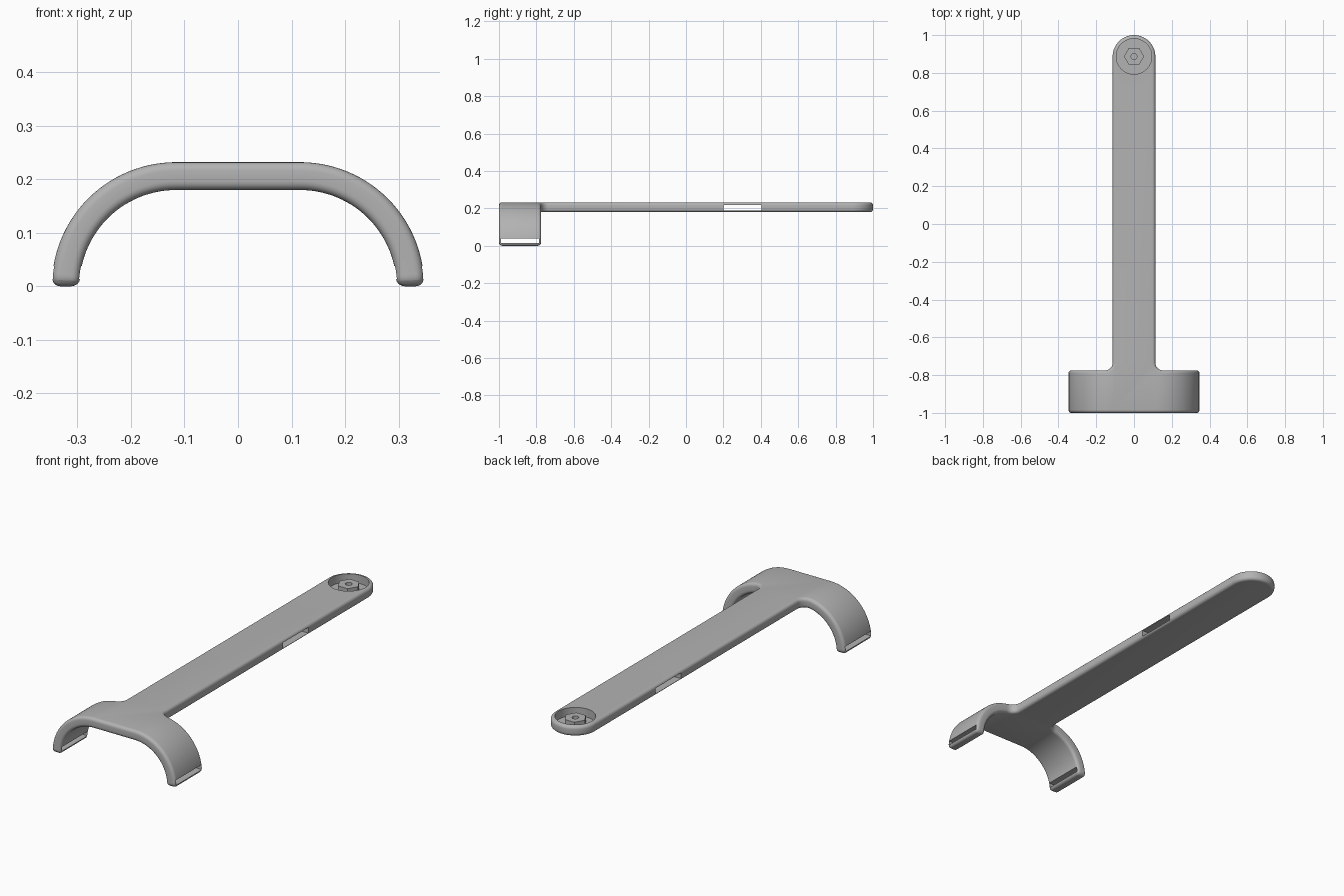
import bpy, bmesh, math
from mathutils import Vector

if "Cube" in bpy.data.objects:
    bpy.data.objects.remove(bpy.data.objects["Cube"])

grey = bpy.data.materials.new("plain grey")
grey.diffuse_color = (0.45, 0.45, 0.45, 1)
grey.use_nodes = True
grey.node_tree.nodes["Principled BSDF"].inputs["Base Color"].default_value = grey.diffuse_color

TOP, UNDER = 0.232, 0.18            # outer / inner arch radius = plate heights
BEND_X = 0.116                      # where the side wings begin to curl down
WING = math.pi / 2 * (TOP + UNDER) / 2
ARM, END_Y, CLIP_Y = 0.113, 0.887, -0.775
FILLET, CORNER, EDGE = 0.04, 0.018, 0.016


def arc(cx, cy, r, a0, a1, n):
    return [(cx + r * math.cos(math.radians(a0 + (a1 - a0) * i / n)),
             cy + r * math.sin(math.radians(a0 + (a1 - a0) * i / n))) for i in range(n + 1)]


def new_object(name, bm):
    mesh = bpy.data.meshes.new(name)
    bmesh.ops.recalc_face_normals(bm, faces=bm.faces)
    bm.to_mesh(mesh)
    bm.free()
    ob = bpy.data.objects.new(name, mesh)
    bpy.context.collection.objects.link(ob)
    mesh.materials.append(grey)
    return ob


def box(name, centre, size):
    bm = bmesh.new()
    bmesh.ops.create_cube(bm, size=1)
    for v in bm.verts:
        v.co = Vector([c + p * s for c, p, s in zip(centre, v.co, size)])
    return new_object(name, bm)


def prism(name, sides, radius, z0, z1):
    bm = bmesh.new()
    bmesh.ops.create_cone(bm, cap_ends=True, segments=sides, radius1=radius,
                          radius2=radius, depth=z1 - z0)
    bmesh.ops.translate(bm, verts=bm.verts, vec=(0, END_Y, (z0 + z1) / 2))
    return new_object(name, bm)


def cut(ob, cutter):
    cutter.hide_render = True
    mod = ob.modifiers.new("cut", 'BOOLEAN')
    mod.operation, mod.solver, mod.object = 'DIFFERENCE', 'EXACT', cutter
    bpy.context.view_layer.objects.active = ob
    bpy.ops.object.modifier_apply(modifier=mod.name)
    bpy.data.objects.remove(cutter)


def smooth(ob):
    bpy.ops.object.select_all(action='DESELECT')
    ob.select_set(True)
    bpy.context.view_layer.objects.active = ob
    bpy.ops.object.shade_smooth_by_angle(angle=math.radians(30))


# Flat T-shaped outline: right half, then mirrored
tip = BEND_X + WING
half = arc(tip - CORNER, -1 + CORNER, CORNER, -90, 0, 4)
half += arc(tip - CORNER, CLIP_Y - CORNER, CORNER, 0, 90, 4)
half += arc(ARM + FILLET, CLIP_Y + FILLET, FILLET, 270, 180, 8)
half += arc(0, END_Y, ARM, 0, 90, 20)
outline = half + [(-x, y) for x, y in reversed(half[:-1])]

# Plate with rounded rims
bm = bmesh.new()
face = bm.faces.new([bm.verts.new((x, y, UNDER)) for x, y in outline])
res = bmesh.ops.extrude_face_region(bm, geom=[face])
bmesh.ops.translate(bm, vec=(0, 0, TOP - UNDER),
                    verts=[g for g in res["geom"] if isinstance(g, bmesh.types.BMVert)])
bmesh.ops.recalc_face_normals(bm, faces=bm.faces)
rims = [e for e in bm.edges if abs(e.verts[0].co.z - e.verts[1].co.z) < 1e-5]
bmesh.ops.bevel(bm, geom=rims, offset=EDGE, segments=5, profile=0.5, affect='EDGES')

# Slice the wings, then curl them down into legs
for side in (-1, 1):
    for i in range(28):
        bmesh.ops.bisect_plane(bm, geom=bm.verts[:] + bm.edges[:] + bm.faces[:],
                               plane_co=(side * (BEND_X + 0.0005 + WING * i / 28), 0, 0),
                               plane_no=(1, 0, 0), dist=1e-6)
for v in bm.verts:
    s = abs(v.co.x) - BEND_X
    if s > 0:
        a, r = s / WING * math.pi / 2, v.co.z
        v.co.x = math.copysign(BEND_X + r * math.sin(a), v.co.x)
        v.co.z = r * math.cos(a)
body = new_object("arm_and_clip", bm)

# Strap slots through the arm and legs, round pocket at the tip
cut(body, box("arm_slot", (0, 0.302, 0.204), (1, 0.205, 0.03)))
for side in (-1, 1):
    cut(body, box("leg_slot", (side * 0.32, -0.8875, 0.026), (0.2, 0.205, 0.024)))
cut(body, prism("pocket", 64, 0.094, 0.19, 0.3))
smooth(body)

# Hexagonal boss with a small hole
boss = prism("hex_boss", 6, 0.053, 0.188, 0.225)
for v in boss.data.vertices:        # points face left and right
    x, y = v.co.x, v.co.y - END_Y
    v.co.x, v.co.y = y, END_Y - x
cut(boss, prism("hole", 24, 0.016, 0.192, 0.3))
smooth(boss)
